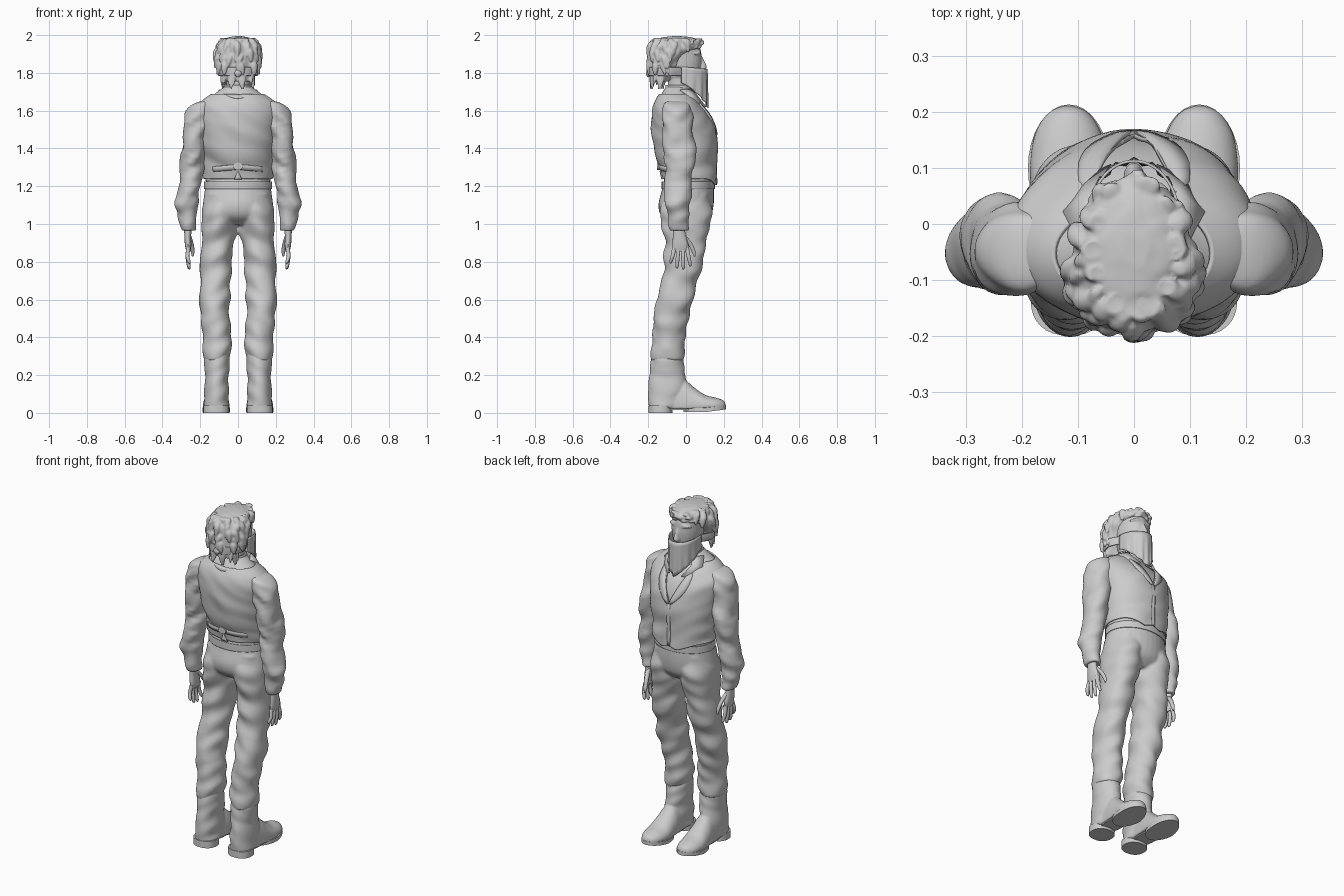
import bpy, bmesh, math, random
from mathutils import Vector, noise

random.seed(4)
if "Cube" in bpy.data.objects:
    bpy.data.objects.remove(bpy.data.objects["Cube"])

grey = bpy.data.materials.new("plain_grey")
grey.use_nodes = True
grey.diffuse_color = (0.6, 0.6, 0.6, 1)
grey.node_tree.nodes["Principled BSDF"].inputs["Base Color"].default_value = (0.6, 0.6, 0.6, 1)


def finish(bm, name, angle=50, thick=0, blend=0, relax=6):
    """Make the object; blend fuses overlapping volumes into one soft skin."""
    bmesh.ops.recalc_face_normals(bm, faces=bm.faces)
    me = bpy.data.meshes.new(name)
    bm.to_mesh(me)
    bm.free()
    me.materials.append(grey)
    ob = bpy.data.objects.new(name, me)
    bpy.context.collection.objects.link(ob)
    if thick:
        mod = ob.modifiers.new("thickness", "SOLIDIFY")
        mod.thickness, mod.offset = thick, 0
    if blend:
        mod = ob.modifiers.new("fuse", "REMESH")
        mod.mode, mod.voxel_size, mod.use_smooth_shade = "VOXEL", blend, True
        mod = ob.modifiers.new("relax", "SMOOTH")
        mod.factor, mod.iterations = .5, relax
    bpy.ops.object.select_all(action="DESELECT")
    ob.select_set(True)
    bpy.context.view_layer.objects.active = ob
    bpy.ops.object.shade_smooth_by_angle(angle=math.radians(angle))


def spline(rings, t):
    """Smoothly interpolated ring at t rings along the list."""
    i = min(int(t), len(rings) - 2)
    u = t - i
    p = [rings[max(0, min(len(rings) - 1, k))] for k in range(i - 1, i + 3)]
    return [b + u / 2 * (c - a + u * (2*a - 5*b + 4*c - d + u * (3*(b - c) + d - a)))
            for a, b, c, d in zip(*p)]


def loft(bm, rings, n=32, sub=6, power=2.0, fold=0, freq=(9, 9, 16), along_y=False,
         warp=None, side=1, caps=True):
    """Skin rings of (x, y, z, radius x, radius across), with cloth folds."""
    rows = []
    for k in range((len(rings) - 1) * sub + 1):
        x, y, z, rx, ry = spline(rings, k / sub)
        row = []
        for j in range(n):
            a = math.tau * j / n
            c, s = [math.copysign(abs(v) ** (2 / power), v) for v in (math.cos(a), math.sin(a))]
            off = Vector((rx * c, 0, ry * s) if along_y else (rx * c, ry * s, 0))
            co = Vector((x, y, z)) + off
            if fold:
                slant = Vector((co.x, co.y, co.z + co.x * .5))
                co += off.normalized() * fold * noise.noise(Vector([v * f for v, f in zip(slant, freq)]))
            if warp:
                co = warp(co)
            co.x *= side
            row.append(bm.verts.new(co))
        rows.append(row)
    for a, b in zip(rows, rows[1:]):
        for j in range(n):
            bm.faces.new((a[j], a[j - 1], b[j - 1], b[j]))
    if caps:
        bm.faces.new(rows[0])
        bm.faces.new(rows[-1])


def part(name, rings, angle=50, thick=0, **kw):
    bm = bmesh.new()
    loft(bm, rings, **kw)
    finish(bm, name, angle, thick)


TORSO = [(0, .02, 1.22, .172, .132), (0, .01, 1.3, .176, .14), (0, -.002, 1.4, .188, .156),
         (0, -.012, 1.5, .202, .158), (0, -.028, 1.58, .212, .143), (0, -.045, 1.64, .19, .113),
         (0, -.052, 1.685, .13, .08), (0, -.045, 1.73, .068, .06)]


def surface(x, z, face=1, lift=.012):
    """Point on the front (1) or back (-1) of the torso."""
    t = 0
    while t < len(TORSO) - 1.05 and spline(TORSO, t)[2] < z:
        t += .05
    _, y, _, rx, ry = spline(TORSO, t)
    return Vector((x, y + face * (lift + ry * max(0, 1 - abs(x / rx) ** 2.05) ** (1 / 2.05)), z))


def sheet(name, grid, thick=.008):
    bm = bmesh.new()
    rows = [[bm.verts.new(p) for p in row] for row in grid]
    for a, b in zip(rows, rows[1:]):
        for j in range(len(a) - 1):
            bm.faces.new((a[j], a[j + 1], b[j + 1], b[j]))
    finish(bm, name, 60, thick)


# Shirt with sleeves, fused at the shoulders
SLEEVE = [(.14, -.05, 1.655, .03, .04), (.185, -.048, 1.628, .064, .072), (.215, -.045, 1.56, .068, .084),
          (.236, -.038, 1.4, .064, .083), (.253, -.04, 1.25, .06, .073), (.272, -.045, 1.1, .057, .069),
          (.266, -.042, 1.02, .043, .058), (.264, -.037, .965, .033, .047)]
bm = bmesh.new()
loft(bm, TORSO, power=2.05)
for s in (1, -1):
    loft(bm, SLEEVE, side=s, fold=.018, freq=(9, 9, 18))
finish(bm, "shirt", blend=.007, relax=5)


# Open vest with a V neck and a pointed front hem
def vest_hem(co):
    drop = max(0, 1 - (co.z - 1.22) / .12)
    front = max(0, co.y / .15)
    co.z += drop * (.02 - .035 * front * (1 - min(1, abs(abs(co.x) - .05) / .1)))
    return co


bm = bmesh.new()
loft(bm, [(x, y, z, rx + .008, ry + .008) for x, y, z, rx, ry in TORSO[:-1]], n=64, sub=8,
     power=2.05, fold=.01, freq=(6, 6, 13), warp=vest_hem, caps=False)
APEX, SLOPE = 1.47, .42
for s in (1, -1):
    bmesh.ops.bisect_plane(bm, geom=bm.verts[:] + bm.edges[:] + bm.faces[:],
                           plane_co=(0, 0, APEX), plane_no=(s, 0, -SLOPE))
cut = [f for f in bm.faces for c in [f.calc_center_median()]
       if c.y > -.03 and abs(c.x) < (c.z - APEX) * SLOPE]
bmesh.ops.delete(bm, geom=cut, context="FACES")
finish(bm, "vest", 50, .008)

# Lapels and shirt collar wings
for s, side in ((1, "left"), (-1, "right")):
    grid = []
    for k in range(9):
        t = k / 8
        z = APEX + .19 * t
        x = (z - APEX) * SLOPE
        w = .045 * math.sin(math.pi * min(1, .12 + t * .75))
        grid.append([surface(s * (x + w * q), z - .03 * q * t, lift=.014) for q in (0, .5, 1)])
    sheet(side + "_lapel", grid, .007)
    sheet(side + "_collar_wing", [[(s * .06, .03, 1.715), (s * .098, -.03, 1.71)],
                                  [(s * .075, .058, 1.68), (s * .125, .02, 1.67)],
                                  [(s * .04, .105, 1.62), (s * .095, .078, 1.615)]], .006)

# Neck, stand collar and vest front edge
part("neck", [(0, -.045, 1.66, .065, .065), (0, -.035, 1.73, .06, .062), (0, -.03, 1.8, .062, .065)])
part("shirt_collar", [(0, -.04, 1.665, .088, .082), (0, -.04, 1.7, .076, .07),
                      (0, -.04, 1.735, .068, .064)], thick=.008, caps=False,
     warp=lambda c: c - Vector((0, 0, max(0, c.y) * .6)))
sheet("vest_front_edge", [[surface(x, 1.22 + .25 * k / 8, lift=.012) for x in (-.01, .01)]
                          for k in range(9)], .005)

# Back strap, buckle, hem notch and collar patch
sheet("back_strap", [[surface(x / 60, z - .0015 * abs(x), -1, .011) for x in range(-8, 9)]
                     for z in (1.288, 1.302, 1.316)], .006)
part("back_buckle", [(0, surface(0, 1.305, -1, d).y, 1.305, .026, .02) for d in (.02, 0)],
     40, n=16, sub=1, along_y=True)
sheet("back_notch", [[surface(s * .022 * (1 - k / 3), 1.235 + .015 * k, -1, .012)
                      for s in (-1, 1)] for k in range(4)], .005)
sheet("collar_patch", [[surface(x / 75, 1.685 - w * (1 - (x / 5) ** 2), -1, .011)
                        for x in range(-5, 6)] for w in (0, .022)], .005)

# Trousers, fused from seat and legs
SEAT = [(0, .015, 1.26, .165, .126), (0, .01, 1.18, .176, .138), (0, 0, 1.1, .186, .146),
        (0, 0, 1.04, .188, .13), (0, .005, .995, .12, .08)]
LEG = [(.08, .005, 1.16, .086, .125), (.094, 0, 1.06, .094, .136), (.102, 0, .98, .096, .124),
       (.109, -.005, .9, .091, .112), (.115, -.01, .8, .086, .102), (.12, -.034, .7, .083, .098),
       (.121, -.058, .6, .081, .097), (.117, -.08, .5, .077, .094), (.112, -.092, .4, .073, .09),
       (.115, -.1, .335, .083, .092), (.112, -.1, .28, .071, .081)]
bm = bmesh.new()
loft(bm, SEAT)
for s in (1, -1):
    loft(bm, LEG, side=s, fold=.018, freq=(8, 8, 13))
finish(bm, "trousers", blend=.007, relax=5)
part("waistband", [(0, .012, z, .177, .138) for z in (1.185, 1.225)], thick=.005, caps=False)

BOOT = [(.11, -.1, .36, .065, .078), (.112, -.1, .26, .066, .09), (.113, -.1, .18, .064, .097),
        (.114, -.1, .1, .065, .097), (.115, -.112, .03, .067, .086)]
FOOT = [(.113, -.12, .05, .055, .11), (.113, -.02, .05, .062, .13), (.114, .04, .045, .067, .092),
        (.116, .1, .04, .07, .056), (.117, .16, .038, .06, .042), (.117, .198, .037, .036, .029),
        (.117, .211, .036, .008, .008)]
PALM = [(.264, -.037, .985, .022, .03), (.266, -.035, .94, .018, .034),
        (.264, -.03, .89, .017, .042), (.262, -.03, .855, .012, .04)]


def boot_floor(co):
    co.z = max(co.z, .022)
    return co


def toe_spring(co):
    co.z += max(0, co.y - .1) * .13
    return co


for s, side in ((1, "left"), (-1, "right")):
    # Boot with sole, arch and heel
    bm = bmesh.new()
    loft(bm, BOOT, side=s, fold=.008, freq=(8, 8, 20))
    loft(bm, FOOT, side=s, along_y=True, warp=boot_floor)
    finish(bm, side + "_boot", blend=.006, relax=4)
    part(side + "_sole", [(.116, .1, z, .073, .113) for z in (.004, .026)], 30, sub=1,
         side=s, warp=toe_spring)
    part(side + "_arch", [(.115, -.03, z, .052, .1) for z in (.016, .036)], 30, sub=1, side=s)
    part(side + "_heel", [(.115, -.135, z, .069, .064) for z in (0, .04)], 30, sub=1,
         power=2.3, side=s)

    # Hand with four fingers and a thumb
    bm = bmesh.new()
    loft(bm, PALM, n=16, side=s)
    for y, tip, low in ((-.062, -.08, .79), (-.04, -.047, .765), (-.017, -.014, .76), (.004, .022, .775)):
        loft(bm, [(.262, y, .875, .011, .012), (.268, (y + tip) / 2, .83, .01, .011),
                  (.26, tip, low + .012, .009, .009), (.257, tip, low, .003, .003)],
             n=10, sub=3, side=s)
    loft(bm, [(.262, -.02, .945, .012, .016), (.248, .018, .9, .012, .014),
              (.24, .04, .855, .01, .011), (.24, .045, .828, .004, .004)], n=10, sub=3, side=s)
    finish(bm, side + "_hand")

# Head with nose and brows
bm = bmesh.new()
loft(bm, [(0, -.01, 1.725, .03, .05), (0, -.015, 1.76, .058, .085), (0, -.02, 1.82, .077, .1),
          (0, -.025, 1.88, .083, .108), (0, -.035, 1.94, .08, .105), (0, -.05, 1.975, .05, .07)])
loft(bm, [(0, .068, 1.89, .01, .016), (0, .08, 1.85, .014, .024), (0, .085, 1.825, .019, .024),
          (0, .075, 1.81, .012, .012)], n=12)
for s in (1, -1):
    loft(bm, [(.01, .079, 1.897, .006, .006), (.035, .073, 1.905, .016, .01),
              (.064, .048, 1.9, .008, .006)], n=8, sub=4, along_y=True, side=s)
finish(bm, "head", blend=.004, relax=3)

# Hair: a cap fused with swept locks and nape curls
HAIR = [(0, -.13, 1.755, .075, .05), (0, -.127, 1.8, .093, .064), (0, -.11, 1.85, .11, .083),
        (0, -.087, 1.9, .117, .108), (0, -.058, 1.94, .107, .136), (0, -.045, 1.968, .086, .125),
        (0, -.047, 1.986, .055, .085), (0, -.05, 1.994, .02, .03)]
bm = bmesh.new()
loft(bm, HAIR, n=64, sub=8, fold=.014, freq=(28, 28, 9))
for t in (.15, .6, 1.7, 2.4, 3.1, 3.8, 4.5, 5.2):
    for k in range(13):
        a = math.tau * (k + random.random()) / 13
        x, y, z, rx, ry = spline(HAIR, t)
        c, s = math.cos(a), math.sin(a)
        if t < 3.5 and s > .3:
            continue
        lean = random.uniform(-.02, .02)
        size = random.uniform(.014, .022) * (.7 if t < 1 else 1)
        sweep = -.3 if s > .5 else 1
        path = ((.86, .035, .5), (.94, .012, 1), (.99, -.018, .8), (1.05, -.045, .25))
        loft(bm, [(x + rx * f * c - lean * i * s / 2, y + ry * f * s + lean * i * c / 2,
                   min(z + dz * sweep, 1.983), size * w, size * w)
                  for i, (f, dz, w) in enumerate(path)], n=10, sub=3)
finish(bm, "hair", blend=.0045, relax=2)

# Face cloth hanging to a point, with its band tied behind
grid = []
for k in range(9):
    v = k / 8
    row = []
    for j in range(33):
        u = j / 16 - 1
        a = u * math.pi / 2
        r = 1 + .04 * math.cos(u * 24) * v
        low = 1.615 + .12 * abs(u) ** 1.2
        row.append((.083 * r * math.sin(a), -.025 + .137 * r * max(0, math.cos(a)) ** .8,
                    1.832 - .012 * math.cos(a) + v * (low - 1.82)))
    grid.append(row)
sheet("face_cloth", grid, .005)
part("cloth_band", [(0, -.085, z, rx, .112) for z, rx in ((1.785, .102), (1.81, .108), (1.83, .108))],
     n=48, caps=False, thick=.006,
     warp=lambda c: Vector((c.x * (1 - .25 * max(0, min(1, (c.y + .09) / .08))), min(c.y, 0), c.z)))
part("cloth_knot", [(0, -.2, 1.778, .006, .006), (0, -.2, 1.798, .02, .012),
                    (0, -.2, 1.818, .006, .006)], n=12)
